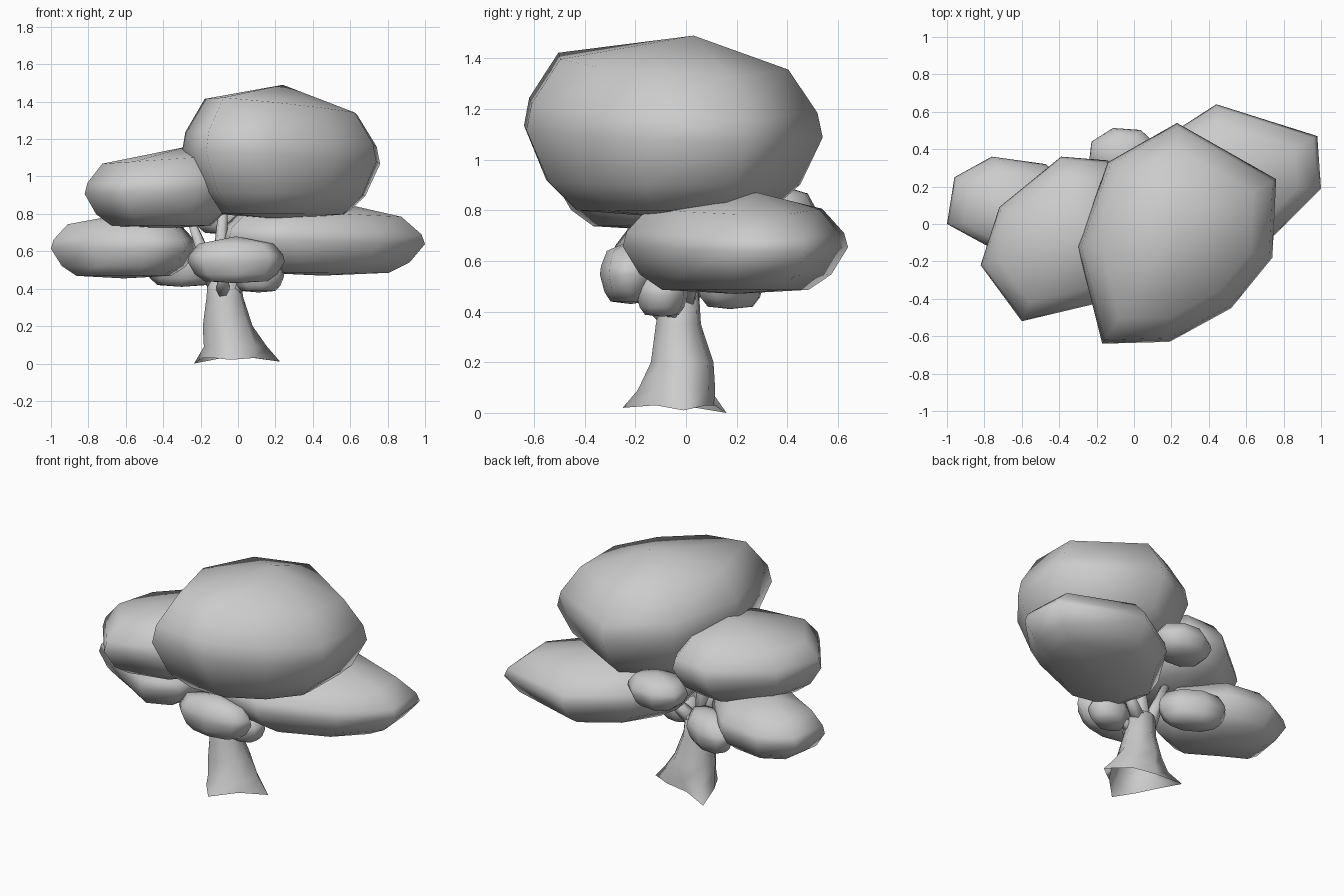
import bpy
from math import cos, sin, pi
from mathutils import Vector

if "Cube" in bpy.data.objects:
    bpy.data.objects.remove(bpy.data.objects["Cube"])


def loft(name, rings, bottom=None, top=None):
    """Skin a stack of equal-sized rings, optionally closed by end points."""
    n = len(rings[0])
    verts = [p for r in rings for p in r]
    faces = []
    for k in range(len(rings) - 1):
        for i in range(n):
            j = (i + 1) % n
            faces.append((k * n + i, k * n + j, (k + 1) * n + j, (k + 1) * n + i))
    for point, base, flip in ((bottom, 0, True), (top, (len(rings) - 1) * n, False)):
        if point is not None:
            verts.append(point)
            c = len(verts) - 1
            for i in range(n):
                a, b = base + i, base + (i + 1) % n
                faces.append((b, a, c) if flip else (a, b, c))
    me = bpy.data.meshes.new(name)
    me.from_pydata([tuple(v) for v in verts], [], faces)
    me.polygons.foreach_set("use_smooth", [True] * len(faces))
    ob = bpy.data.objects.new(name, me)
    bpy.context.collection.objects.link(ob)
    return ob


# Height fraction and outline scale of each foliage layer
LAYERS = [(0.04, 0.65), (0.19, 0.85), (0.46, 1.0), (0.60, 0.965), (0.84, 0.77)]


def foliage(name, outline, z0, z1, apex=None, slope=(0, 0)):
    """Faceted leaf cloud: plan outline (counter-clockwise) swelling between z0 and z1."""
    cx = (min(p[0] for p in outline) + max(p[0] for p in outline)) / 2
    cy = (min(p[1] for p in outline) + max(p[1] for p in outline)) / 2
    rings = []
    for t, s in LAYERS:
        ring = []
        for x, y in outline:
            dx, dy = (x - cx) * s, (y - cy) * s
            z = z0 + (z1 - z0) * t + (slope[0] * dx + slope[1] * dy) * t
            ring.append((cx + dx, cy + dy, z))
        rings.append(ring)
    ax, ay = apex or (cx, cy)
    loft(name, rings, (cx, cy, z0), (ax, ay, z1))


def oval(x0, x1, y0, y1, turn=0.0, shear=0.0, n=8):
    """Plan oval filling a rectangle; shear leans it along a diagonal."""
    return [((x0 + x1) / 2 + (x1 - x0) / 2 * cos(turn + 2 * pi * i / n),
             (y0 + y1) / 2 + (y1 - y0) / 2 * sin(turn + shear + 2 * pi * i / n)) for i in range(n)]


# Large foliage clouds
foliage("crown_top", [(0.76, 0.24), (0.23, 0.54), (-0.14, 0.33), (-0.30, -0.12),
                      (-0.17, -0.64), (0.19, -0.63), (0.52, -0.45), (0.74, -0.18)],
        0.77, 1.49, (0.24, 0.03), (-0.11, -0.05))
foliage("crown_left", [(0.0, 0.05), (-0.14, 0.34), (-0.39, 0.36), (-0.72, 0.09),
                       (-0.82, -0.22), (-0.60, -0.52), (-0.22, -0.43), (-0.02, -0.25)],
        0.72, 1.16, (-0.27, -0.05), (0.08, 0))
foliage("lower_left", [(-0.22, 0.05), (-0.47, 0.32), (-0.76, 0.36), (-0.96, 0.25),
                       (-1.0, 0.0), (-0.78, -0.12), (-0.5, -0.29), (-0.28, -0.2)],
        0.455, 0.80)
foliage("lower_right", [(1.0, 0.19), (0.98, 0.47), (0.44, 0.64), (0.1, 0.42),
                        (-0.1, 0.1), (-0.05, -0.18), (0.3, -0.25), (0.75, -0.06)],
        0.47, 0.87, (0.5, 0.28), (-0.06, 0))

# Small foliage tufts
foliage("front_tuft", oval(-0.27, 0.25, -0.34, -0.10), 0.43, 0.68)
foliage("right_tuft", oval(-0.03, 0.25, -0.20, 0.01, 0.2), 0.38, 0.57)
foliage("back_left_tuft", oval(-0.50, -0.10, 0.03, 0.32, 0, -0.45), 0.41, 0.645)
foliage("back_tuft", oval(-0.25, 0.14, 0.22, 0.52, 0.3), 0.69, 0.90)

# Trunk flaring into three roots, open underneath
base = [(0.225, -0.01, 0.01), (0.08, 0.08, 0.03), (-0.08, 0.11, 0.03), (-0.235, 0.16, 0.0),
        (-0.19, -0.02, 0.03), (-0.13, -0.14, 0.03), (-0.04, -0.25, 0.02), (0.09, -0.12, 0.03)]
rings = [base]
for z, cx, cy, rx, ry, mix in [(0.09, -0.03, -0.02, 0.15, 0.14, 0.65), (0.2, -0.055, -0.015, 0.135, 0.125, 1),
                               (0.35, -0.07, -0.03, 0.10, 0.09, 1), (0.48, -0.075, -0.02, 0.085, 0.072, 1)]:
    rings.append([(b[0] + (cx + rx * cos(i * pi / 4 + 0.15) - b[0]) * mix,
                   b[1] + (cy + ry * sin(i * pi / 4 + 0.15) - b[1]) * mix, z)
                  for i, b in enumerate(base)])
loft("trunk", rings, None, (-0.075, -0.02, 0.52))

# Tapering branches reaching into the foliage
for i, (start, end, r0, r1) in enumerate([
        ((-0.12, -0.02, 0.42), (-0.25, 0.0, 0.76), 0.05, 0.022),
        ((-0.10, -0.03, 0.44), (-0.08, -0.05, 0.82), 0.05, 0.025),
        ((-0.08, -0.06, 0.36), (-0.08, -0.22, 0.50), 0.04, 0.025),
        ((-0.04, -0.04, 0.38), (0.12, -0.09, 0.48), 0.04, 0.02),
        ((-0.05, -0.01, 0.44), (0.10, 0.04, 0.58), 0.05, 0.03)]):
    a, b = Vector(start), Vector(end)
    q = (b - a).to_track_quat('Z', 'Y')
    loft(f"branch_{i + 1}", [[c + q @ Vector((r * cos(k * pi / 3), r * sin(k * pi / 3), 0))
                              for k in range(6)] for c, r in ((a, r0), (b, r1))], a, b)
